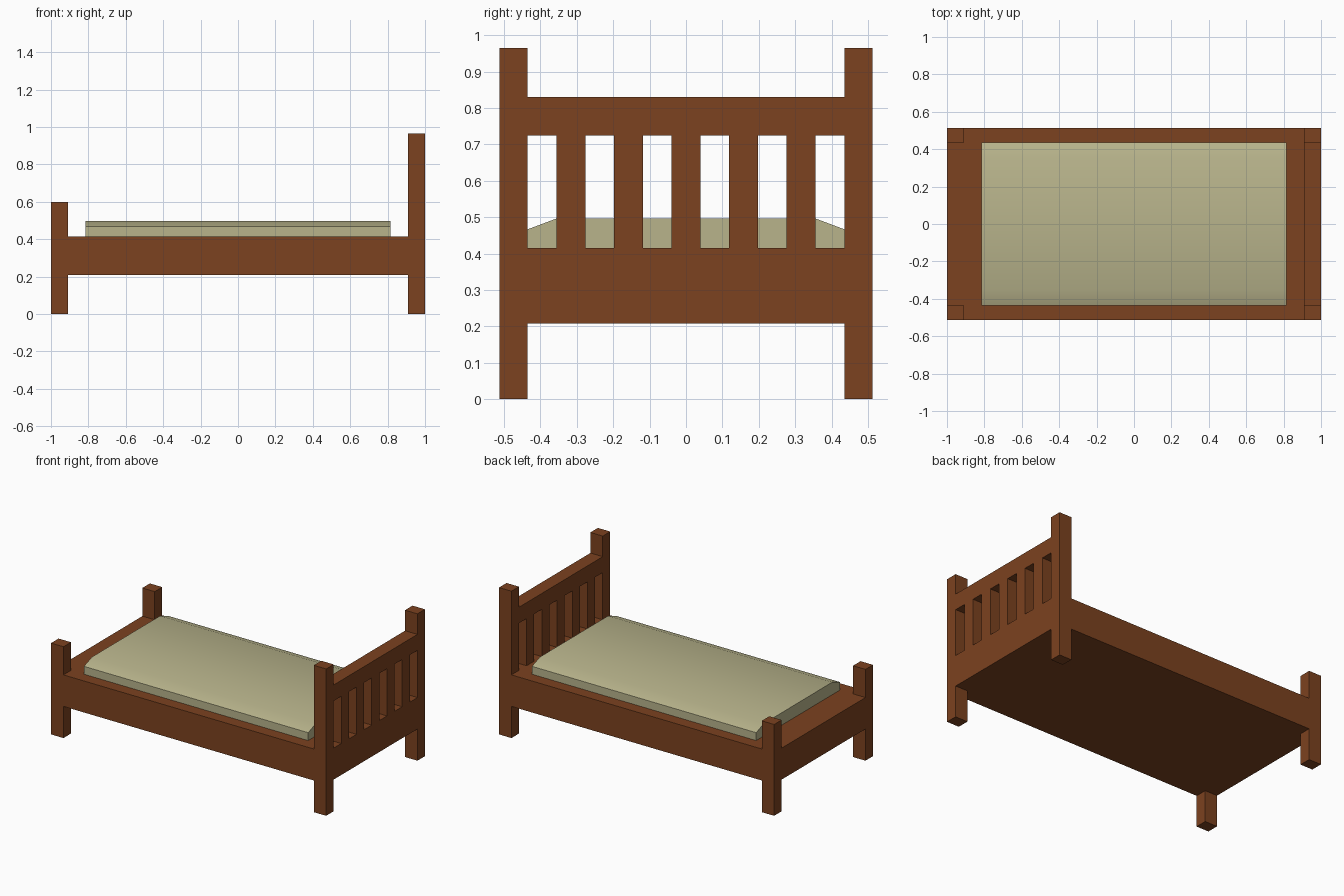
import bpy, bmesh, math

if "Cube" in bpy.data.objects:
    bpy.data.objects.remove(bpy.data.objects["Cube"])

def material(name, rgb):
    m = bpy.data.materials.new(name)
    m.diffuse_color = (*rgb, 1)
    m.use_nodes = True
    m.node_tree.nodes["Principled BSDF"].inputs["Base Color"].default_value = m.diffuse_color
    return m

wood = material("brown_wood", (0.20, 0.054, 0.014))
cloth = material("pale_cloth", (0.48, 0.455, 0.26))

def extrude(name, points, offset, mat):
    """Extrude a closed planar outline along an offset."""
    bm = bmesh.new()
    face = bm.faces.new([bm.verts.new(p) for p in points])
    res = bmesh.ops.extrude_face_region(bm, geom=[face], use_keep_orig=True)
    bmesh.ops.translate(bm, vec=offset,
                        verts=[v for v in res["geom"] if isinstance(v, bmesh.types.BMVert)])
    bmesh.ops.recalc_face_normals(bm, faces=bm.faces)
    mesh = bpy.data.meshes.new(name)
    bm.to_mesh(mesh)
    bm.free()
    mesh.materials.append(mat)
    ob = bpy.data.objects.new(name, mesh)
    bpy.context.collection.objects.link(ob)
    return ob

def box(name, x0, x1, y0, y1, z0, z1, mat=wood):
    return extrude(name, [(x0, y0, z0), (x1, y0, z0), (x1, y1, z0), (x0, y1, z0)],
                   (0, 0, z1 - z0), mat)

X, XI = 1.0, 0.91        # outer and inner faces of the posts
Y, YI = 0.513, 0.435
BASE, DECK = 0.208, 0.415
RAIL, RAIL_TOP = 0.725, 0.83

# corner posts: short at the foot, tall at the head
for side, y0, y1 in (("front", -Y, -YI), ("back", YI, Y)):
    box(side + "_foot_post", -X, -XI, y0, y1, 0, 0.60)
    box(side + "_head_post", XI, X, y0, y1, 0, 0.965)

# solid base, notched at the corners around the posts
corner = [(X, YI), (XI, YI), (XI, Y)]
plan = (corner + [(-x, y) for x, y in reversed(corner)]
        + [(-x, -y) for x, y in corner]
        + [(x, -y) for x, y in reversed(corner)])
extrude("bed_base", [(x, y, BASE) for x, y in plan], (0, 0, DECK - BASE), wood)

# headboard: top rail and five evenly spaced slats
box("headboard_rail", XI, X, -YI, YI, RAIL, RAIL_TOP)
step = 2 * YI / 11
for i in range(5):
    y = -YI + (2 * i + 1) * step
    box(f"headboard_slat_{i + 1}", XI, X, y, y + step, DECK, RAIL)

# mattress with softly sloped long edges
half = [(YI, DECK), (YI, 0.467), (0.355, 0.497)]
section = half + [(-y, z) for y, z in reversed(half)]
mattress = extrude("mattress", [(-0.815, y, z) for y, z in section], (1.63, 0, 0), cloth)
bpy.context.view_layer.objects.active = mattress
mattress.select_set(True)
bpy.ops.object.shade_smooth_by_angle(angle=math.radians(30))
